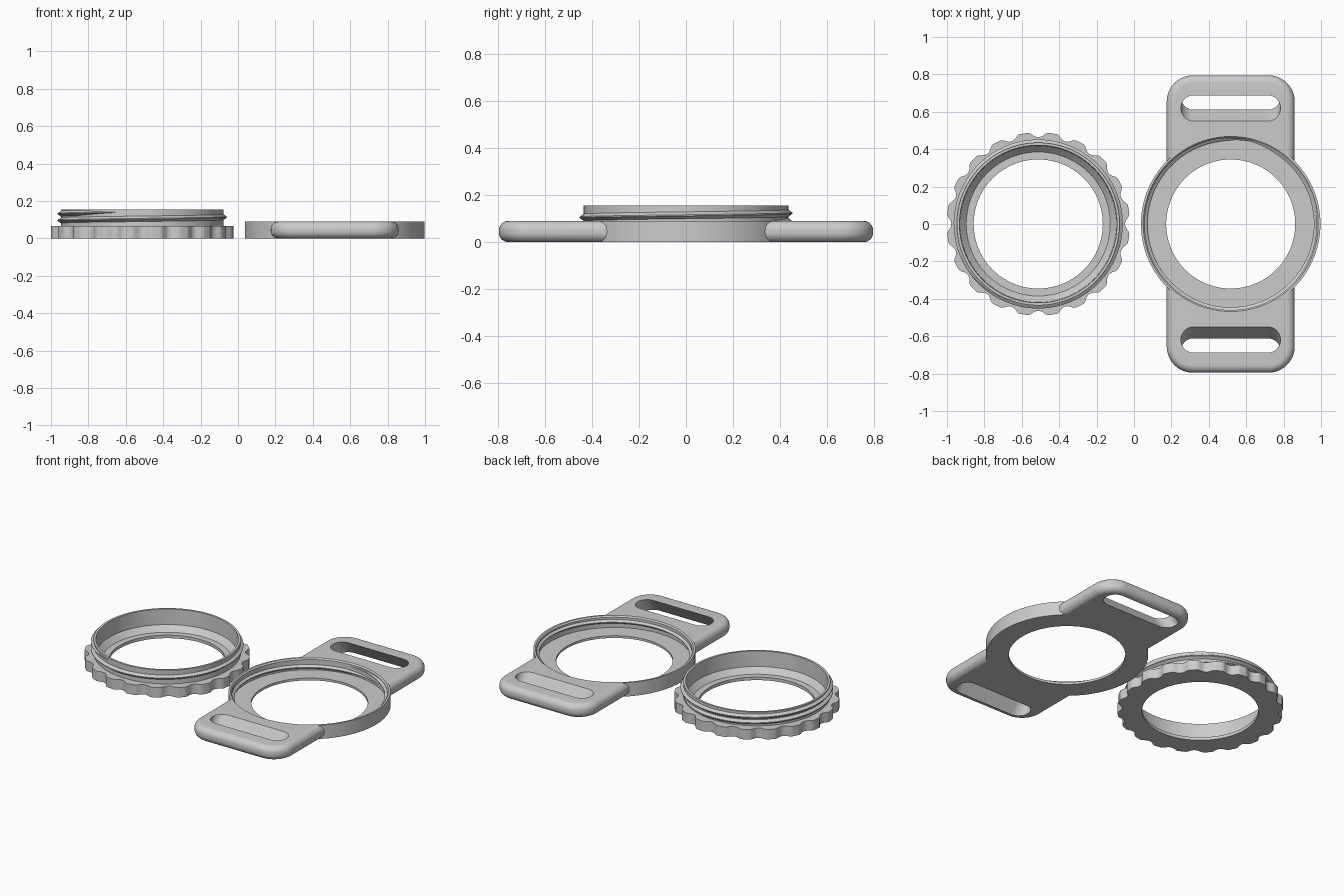
import bpy, bmesh
from math import sin, cos, pi, tau, radians

if "Cube" in bpy.data.objects:
    bpy.data.objects.remove(bpy.data.objects["Cube"])

SEG = 120
CAP_X, BODY_X = -0.512, 0.517


def make(name, verts, faces, x=0):
    me = bpy.data.meshes.new(name)
    me.from_pydata(verts, [], faces)
    bm = bmesh.new()
    bm.from_mesh(me)
    bmesh.ops.recalc_face_normals(bm, faces=bm.faces)
    bm.to_mesh(me)
    bm.free()
    ob = bpy.data.objects.new(name, me)
    bpy.context.collection.objects.link(ob)
    ob.location.x = x
    return ob


def bridge(rings, close_rings=False):
    """Join equal-length closed loops into quads."""
    n, m = len(rings[0]), len(rings)
    faces = [(a * n + j, a * n + (j + 1) % n, (a + 1) % m * n + (j + 1) % n, (a + 1) % m * n + j)
             for a in range(m if close_rings else m - 1) for j in range(n)]
    return [v for r in rings for v in r], faces


def loft(name, rings, x=0):
    verts, faces = bridge(rings)
    n = len(rings[0])
    faces += [tuple(range(n)), tuple(range(len(verts) - n, len(verts)))]
    return make(name, verts, faces, x)


def lathe(name, profile, x, seg=SEG, scallop=None):
    rings = []
    for r, z in profile:
        ring = []
        for i in range(seg):
            a = tau * i / seg
            rr = scallop(a) if r is None else r
            ring.append((rr * cos(a), rr * sin(a), z))
        rings.append(ring)
    verts, faces = bridge(rings, True)
    return make(name, verts, faces, x)


def thread(name, x, r, height, half, z0, pitch, turns, start):
    """Triangular helical ridge with tapered ends; negative height points inward."""
    steps = int(turns * 96)
    rings = []
    for i in range(steps + 1):
        t = i / 96
        a = start + tau * t
        k = max(0.05, min(1, i / 10, (steps - i) / 10))
        z = z0 + pitch * t
        base = r - 0.1 * height
        rings.append([(q * cos(a), q * sin(a), z + dz * k)
                      for q, dz in ((base, -half), (r + height * k, -half * 0.15),
                                    (r + height * k, half * 0.15), (base, half))])
    return loft(name, rings, x)


def rounded_rect(hx, hy, r, cy, z, n=12):
    pts = []
    for q, (sx, sy) in enumerate(((1, 1), (-1, 1), (-1, -1), (1, -1))):
        for i in range(n + 1):
            a = q * pi / 2 + pi / 2 * i / n
            pts.append((sx * (hx - r) + r * cos(a), cy + sy * (hy - r) + r * sin(a), z))
    return pts


def smooth(ob, angle=30):
    bpy.ops.object.select_all(action='DESELECT')
    ob.select_set(True)
    bpy.context.view_layer.objects.active = ob
    bpy.ops.object.shade_smooth_by_angle(angle=radians(angle))


# knurled grip flange outline: 20 bumps with shallow scallops between
def grip(a):
    p = (a * 20 / tau + 0.5) % 1 - 0.5
    return 0.49 - 0.026 * max(0, 1 - (abs(p) / 0.29) ** 2)


cap = lathe("threaded_cap", [
    (0.345, 0), (None, 0), (None, 0.065), (0.435, 0.065), (0.435, 0.155),
    (0.421, 0.155), (0.418, 0.055), (0.385, 0.02), (0.345, 0.02)],
    CAP_X, 240, grip)
cap_thread = thread("cap_thread", CAP_X, 0.435, 0.017, 0.016, 0.082, 0.036, 1.6, radians(40))

# round body with bore and inner thread
body = lathe("round_body", [
    (0.345, 0), (0.48, 0), (0.48, 0.09), (0.468, 0.09),
    (0.46, 0.082), (0.46, 0.015), (0.345, 0.015)], BODY_X)
body_thread = thread("body_thread", BODY_X, 0.46, -0.015, 0.014, 0.03, 0.036, 1.1, radians(60))

# strap plate with rounded rim
B = 0.04
rings = []
for i in range(9):
    a = pi / 2 * i / 8
    d = B * (1 - sin(a))
    rings.append(rounded_rect(0.342 - d, 0.795 - d, 0.14 - d, 0, B * (1 - cos(a))))
rings += [[(x, y, 0.09 - z) for x, y, z in r] for r in reversed(rings)]
plate = loft("strap_lugs", rings, BODY_X)

# cutters: central opening and two slanted strap slots
n = SEG
cutters = [loft("opening_cutter", [[(0.479 * cos(tau * i / n), 0.479 * sin(tau * i / n), z)
                                    for i in range(n)] for z in (-0.1, 0.2)], BODY_X)]
for s in (1, -1):
    slot = [rounded_rect(0.266, 0.069, 0.068, s * (0.619 + (0.09 - z) * 0.68), z)
            for z in (-0.03, 0.12)]
    cutters.append(loft("slot_cutter", slot, BODY_X))

bpy.context.view_layer.objects.active = plate
for c in cutters:
    m = plate.modifiers.new("cut", 'BOOLEAN')
    m.operation, m.solver, m.object = 'DIFFERENCE', 'EXACT', c
    bpy.ops.object.modifier_apply(modifier=m.name)
for c in cutters:
    bpy.data.objects.remove(c)

for ob in (cap, cap_thread, body, body_thread, plate):
    smooth(ob)
